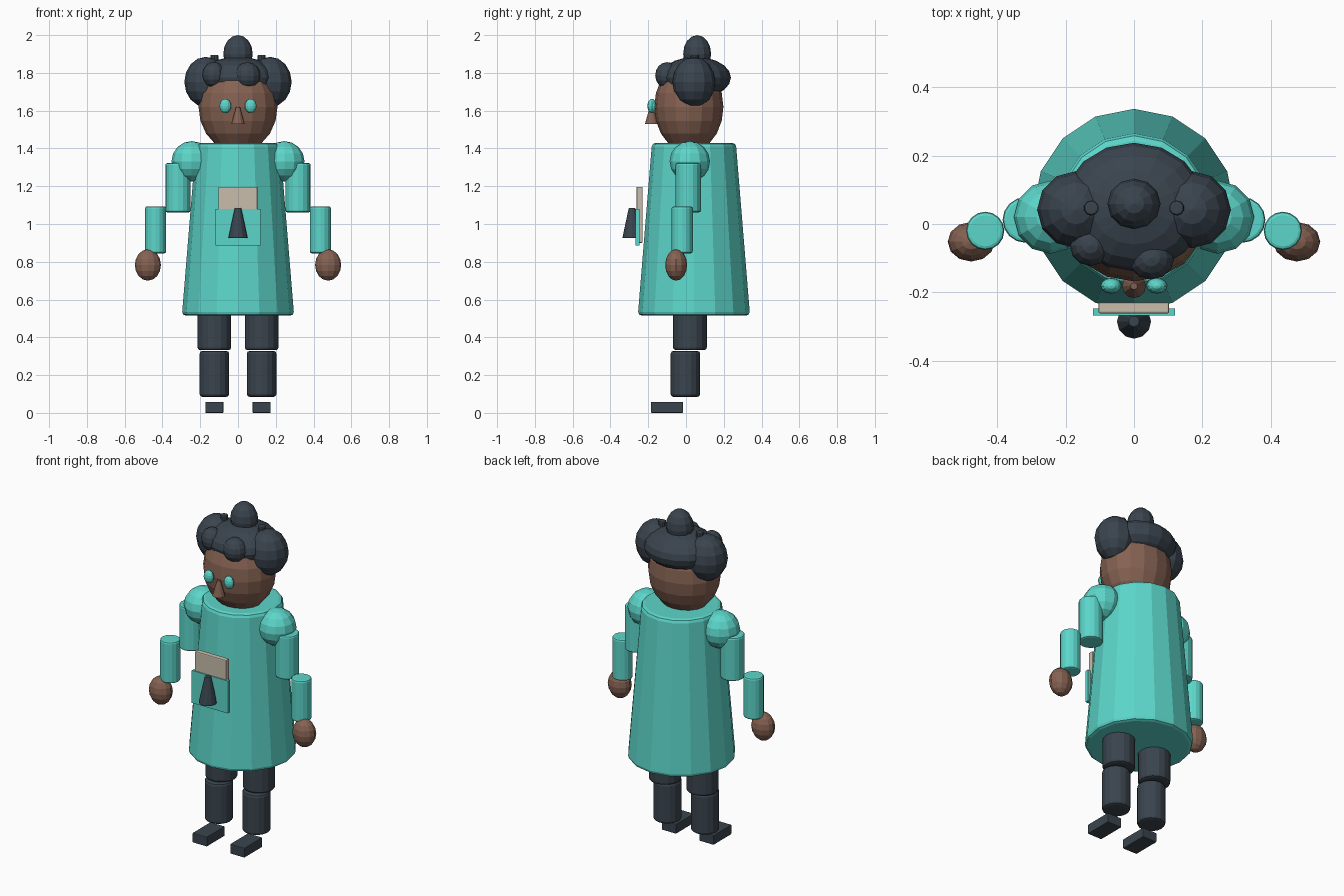
import bpy
import math

if "Cube" in bpy.data.objects:
    bpy.data.objects.remove(bpy.data.objects["Cube"])


def material(name, rgb):
    m = bpy.data.materials.new(name)
    m.diffuse_color = (*rgb, 1.0)
    m.use_nodes = True
    m.node_tree.nodes["Principled BSDF"].inputs["Base Color"].default_value = m.diffuse_color
    return m


TEAL = material("teal_cloth", (0.107, 0.672, 0.591))
SKIN = material("brown_skin", (0.235, 0.122, 0.084))
DARK = material("dark_slate", (0.042, 0.058, 0.076))
PAPER = material("beige_paper", (0.578, 0.515, 0.413))


def finish(name, mat, bevel=0.0):
    ob = bpy.context.object
    ob.name = name
    ob.data.name = name
    ob.data.materials.append(mat)
    bpy.ops.object.transform_apply(location=False, rotation=False, scale=True)
    if bevel:
        mod = ob.modifiers.new("soft_rim", "BEVEL")
        mod.width = bevel
        mod.segments = 2
        mod.limit_method = "ANGLE"
        mod.angle_limit = math.radians(40)
    return ob


def ball(name, mat, loc, radii, segs=12, rings=8):
    bpy.ops.mesh.primitive_uv_sphere_add(segments=segs, ring_count=rings, radius=1, location=loc)
    bpy.context.object.scale = radii
    return finish(name, mat)


def tube(name, mat, x, y, z0, z1, r0, r1=None, segs=16, bevel=0.0):
    bpy.ops.mesh.primitive_cone_add(vertices=segs, radius1=r0, radius2=r0 if r1 is None else r1,
                                    depth=z1 - z0, location=(x, y, (z0 + z1) / 2))
    return finish(name, mat, bevel)


def box(name, mat, lo, hi, bevel=0.0):
    bpy.ops.mesh.primitive_cube_add(size=1, location=[(a + b) / 2 for a, b in zip(lo, hi)])
    bpy.context.object.scale = [b - a for a, b in zip(lo, hi)]
    return finish(name, mat, bevel)


# Robe
tube("robe", TEAL, 0, 0.042, 0.515, 1.43, 0.297, 0.222, bevel=0.02)

# Head and nose
ball("head", SKIN, (0, 0.015, 1.62), (0.209, 0.183, 0.24), 16, 10)
tube("nose", SKIN, 0, -0.182, 1.53, 1.62, 0.035, 0.01, segs=12)

# Hair cap, top knot and two uneven front curls
ball("hair_cap", DARK, (0, 0.05, 1.775), (0.21, 0.188, 0.11), 16, 10)
ball("top_knot", DARK, (0, 0.059, 1.9), (0.078, 0.074, 0.1))
ball("left_curl", DARK, (-0.128, -0.063, 1.79), (0.06, 0.06, 0.068))
ball("right_curl", DARK, (0.05, -0.1, 1.787), (0.068, 0.063, 0.07))

# Chest pocket, note and small bottle
box("note", PAPER, (-0.104, -0.262, 0.9), (0.103, -0.23, 1.197), bevel=0.005)
box("pocket", TEAL, (-0.12, -0.268, 0.885), (0.12, -0.247, 1.08))
tube("bottle", DARK, 0, -0.286, 0.925, 1.085, 0.051, 0.017, segs=12, bevel=0.005)

# Mirrored parts
for side, s in (("left", -1), ("right", 1)):
    ball(side + "_eye", TEAL, (s * 0.067, -0.181, 1.625), (0.031, 0.023, 0.038), 12, 8)
    ball(side + "_hair_bun", DARK, (s * 0.17, 0.042, 1.752), (0.114, 0.113, 0.133))
    tube(side + "_hair_pin", DARK, s * 0.125, 0.047, 1.8, 1.896, 0.022, segs=10, bevel=0.006)

    # Arm
    ball(side + "_shoulder", TEAL, (s * 0.245, 0.02, 1.332), (0.107, 0.107, 0.107))
    tube(side + "_upper_arm", TEAL, s * 0.318, 0.012, 1.062, 1.322, 0.067, bevel=0.01)
    tube(side + "_forearm", TEAL, s * 0.436, -0.02, 0.845, 1.093, 0.056, bevel=0.01)
    ball(side + "_hand", SKIN, (s * 0.477, -0.052, 0.783), (0.069, 0.058, 0.083))

    # Leg
    tube(side + "_thigh", DARK, s * 0.125, 0.021, 0.332, 0.58, 0.089, bevel=0.014)
    tube(side + "_shin", DARK, s * 0.125, -0.003, 0.085, 0.328, 0.078, bevel=0.014)
    box(side + "_shoe", DARK, (s * 0.125 - 0.048, -0.186, 0.0), (s * 0.125 + 0.048, -0.015, 0.058), bevel=0.004)
